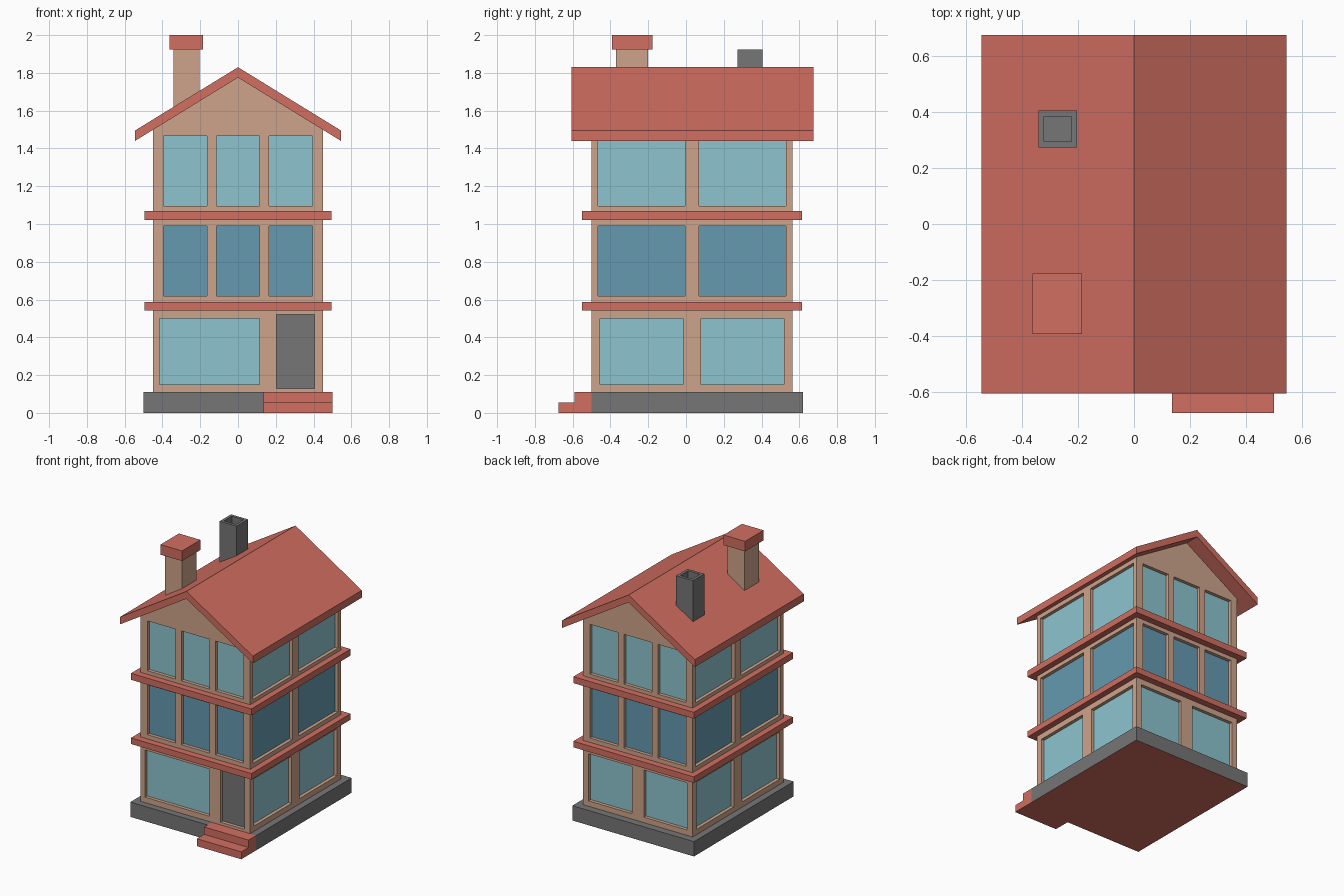
import bpy, bmesh
from mathutils import Vector

if "Cube" in bpy.data.objects:
    bpy.data.objects.remove(bpy.data.objects["Cube"])


def material(name, rgb):
    m = bpy.data.materials.new(name)
    lin = [((c / 255 + 0.055) / 1.055) ** 2.4 for c in rgb]
    m.diffuse_color = (*lin, 1)
    m.use_nodes = True
    m.node_tree.nodes["Principled BSDF"].inputs["Base Color"].default_value = m.diffuse_color
    return m


RED = material("roof red", (209, 110, 97))
TAN = material("wall tan", (206, 164, 139))
GREY = material("stone grey", (118, 118, 118))
LIGHT = material("light glass", (141, 197, 207))
DARK = material("dark glass", (101, 154, 176))


def add_box(bm, x0, x1, y0, y1, z0, z1):
    vs = bmesh.ops.create_cube(bm, size=1)["verts"]
    for v in vs:
        v.co = Vector((x1 if v.co.x > 0 else x0,
                       y1 if v.co.y > 0 else y0,
                       z1 if v.co.z > 0 else z0))


def finish(bm, name, *mats):
    bmesh.ops.recalc_face_normals(bm, faces=bm.faces[:])
    me = bpy.data.meshes.new(name)
    bm.to_mesh(me)
    bm.free()
    for m in mats:
        me.materials.append(m)
    ob = bpy.data.objects.new(name, me)
    bpy.context.collection.objects.link(ob)
    return ob


def boxes(name, mat, *dims):
    bm = bmesh.new()
    for d in dims:
        add_box(bm, *d)
    return finish(bm, name, mat)


def prism(points, axis, a, b):
    """Extrude a 2D profile along an axis from a to b."""
    place = {"x": lambda u, v: (a, u, v), "y": lambda u, v: (u, a, v),
             "z": lambda u, v: (u, v, a)}[axis]
    bm = bmesh.new()
    face = bm.faces.new([bm.verts.new(place(*p)) for p in points])
    ext = bmesh.ops.extrude_face_region(bm, geom=[face])["geom"]
    step = Vector([b - a if c == axis else 0 for c in "xyz"])
    for v in ext:
        if isinstance(v, bmesh.types.BMVert):
            v.co += step
    return bm


W, FRONT, BACK = 0.45, -0.5, 0.565   # wall half width, front and back planes
SLOPE = 0.335 / 0.545
DEPTH, PANE = 0.03, 0.005            # recess depth, glass thickness

# Grey base with a notch for the steps; its underside is red
base = finish(prism([(-0.5, -0.55), (0.135, -0.55), (0.135, -0.5), (0.5, -0.5),
                     (0.5, 0.62), (-0.5, 0.62)], "z", 0, 0.11), "base", GREY, RED)
for p in base.data.polygons:
    p.material_index = 1 if p.normal.z < -0.9 else 0

# Front steps
finish(prism([(-0.675, 0), (-0.5, 0), (-0.5, 0.11), (-0.59, 0.11),
              (-0.59, 0.055), (-0.675, 0.055)], "x", 0.135, 0.5), "front_steps", RED)

# Walls with gables
eave = 1.775 - W * SLOPE
walls = finish(prism([(-W, 0.11), (W, 0.11), (W, eave), (0, 1.775), (-W, eave)],
                     "y", FRONT, BACK), "walls", TAN)

# Openings: (side, start, end, bottom, top, material)
THREE = [(-0.395, -0.165), (-0.115, 0.115), (0.165, 0.395)]
openings = [("front", -0.415, 0.115, 0.15, 0.50, LIGHT),
            ("front", 0.205, 0.405, 0.13, 0.52, GREY)]
openings += [("back", a, b, 0.15, 0.50, LIGHT) for a, b in [(-0.405, -0.05), (0.05, 0.405)]]
for side in ("left", "right"):
    openings += [(side, a, b, 0.15, 0.50, LIGHT) for a, b in [(-0.455, -0.015), (0.08, 0.52)]]
for z0, z1, mat in [(0.62, 0.99, DARK), (1.095, 1.465, LIGHT)]:
    for side in ("front", "back"):
        openings += [(side, a, b, z0, z1, mat) for a, b in THREE]
    for side in ("left", "right"):
        openings += [(side, a, b, z0, z1, mat) for a, b in [(-0.465, -0.005), (0.07, 0.53)]]


def slab(side, a, b, z0, z1, inner, outer):
    """Box on a wall between two distances measured inward from its surface."""
    if side in ("front", "back"):
        y = sorted([FRONT + inner, FRONT + outer] if side == "front"
                   else [BACK - inner, BACK - outer])
        return (a, b, *y, z0, z1)
    x = sorted([W - inner, W - outer])
    if side == "left":
        x = [-x[1], -x[0]]
    return (*x, a, b, z0, z1)


# Cut the recesses
cutter = boxes("recess_cutter", TAN, *[slab(*o[:5], DEPTH, -0.02) for o in openings])
cutter.hide_render = True
mod = walls.modifiers.new("recesses", "BOOLEAN")
mod.operation, mod.solver, mod.object = "DIFFERENCE", "EXACT", cutter
bpy.context.view_layer.objects.active = walls
bpy.ops.object.modifier_apply(modifier=mod.name)
bpy.data.objects.remove(cutter)

# Glass panes and door at the back of the recesses
for name, mat in [("light_windows", LIGHT), ("dark_windows", DARK), ("front_door", GREY)]:
    boxes(name, mat, *[slab(*o[:5], DEPTH, DEPTH - PANE) for o in openings if o[5] == mat])

# Floor ledges
for name, z0, z1 in [("lower_ledge", 0.543, 0.588), ("upper_ledge", 1.02, 1.068)]:
    boxes(name, RED, (-0.495, 0.495, -0.55, 0.615, z0, z1))

# Gabled roof
finish(prism([(-0.545, 1.44), (0, 1.775), (0.545, 1.44), (0.545, 1.495),
              (0, 1.83), (-0.545, 1.495)], "y", -0.605, 0.675), "roof", RED)

# Capped chimney
boxes("chimney", TAN, (-0.342, -0.203, -0.37, -0.2, 1.58, 1.925))
boxes("chimney_cap", RED, (-0.362, -0.185, -0.393, -0.177, 1.925, 2.0))

# Hollow flue
bm = bmesh.new()
add_box(bm, -0.342, -0.203, 0.273, 0.406, 1.58, 1.925)
bm.normal_update()
top = max(bm.faces, key=lambda f: f.calc_center_median().z)
bmesh.ops.inset_region(bm, faces=[top], thickness=0.03)
pit = bmesh.ops.extrude_face_region(bm, geom=[top])["geom"]
for v in pit:
    if isinstance(v, bmesh.types.BMVert):
        v.co.z -= 0.12
if top.is_valid:
    bmesh.ops.delete(bm, geom=[top], context="FACES_ONLY")
finish(bm, "flue", GREY)
